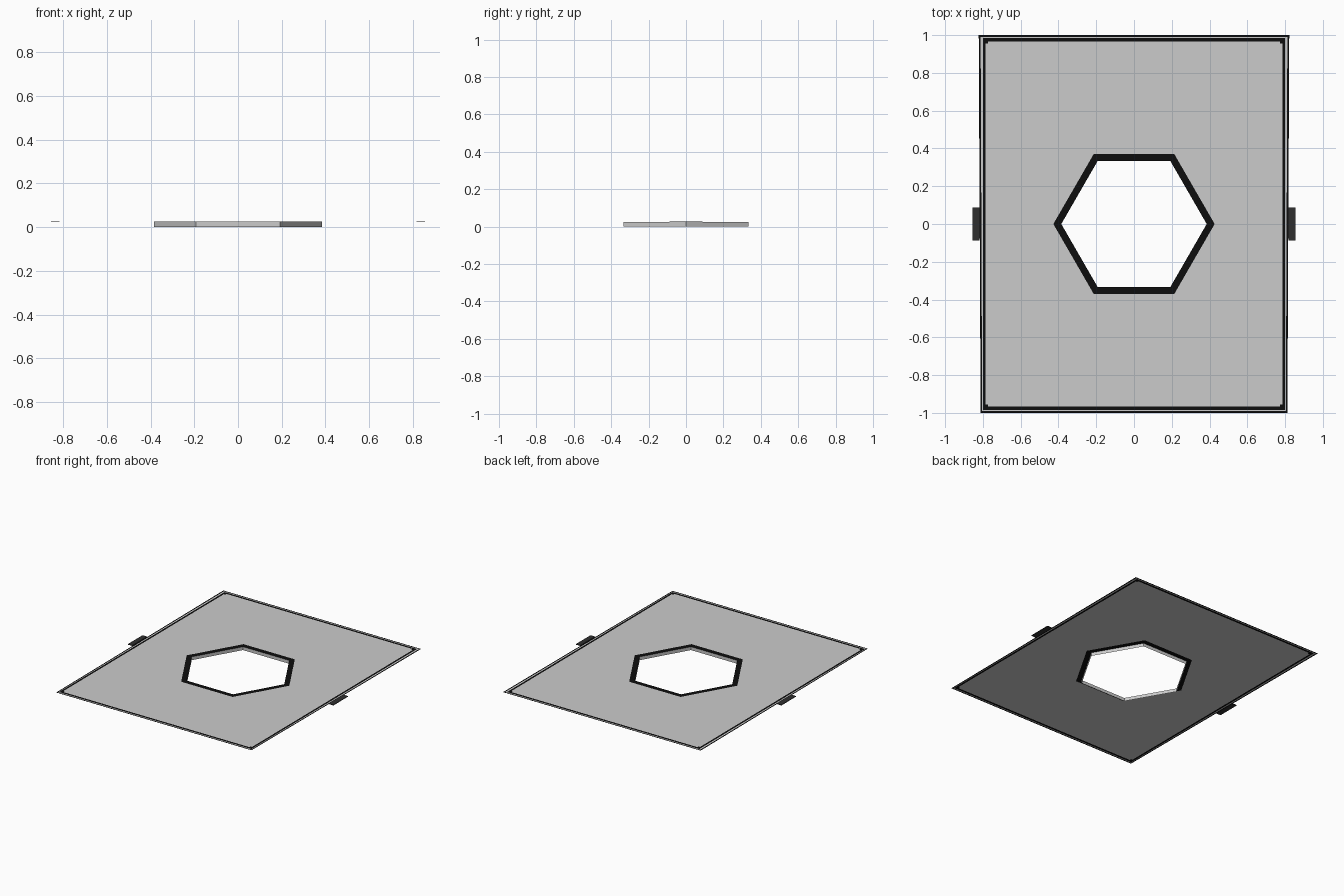
import bpy, bmesh, math

if "Cube" in bpy.data.objects:
    bpy.data.objects.remove(bpy.data.objects["Cube"])

Z = 0.025            # height of the flat sheet


def material(name, v):
    m = bpy.data.materials.new(name)
    m.diffuse_color = (v, v, v, 1)
    m.use_nodes = True
    m.node_tree.nodes["Principled BSDF"].inputs["Base Color"].default_value = m.diffuse_color
    return m


GREY = material("light grey", 0.6)
BLACK = material("black", 0.004)
DARK = material("dark grey", 0.028)


def finish(name, bm, mat, up=True):
    if up:
        for f in bm.faces:
            f.normal_update()
            if f.normal.z < 0:
                f.normal_flip()
    me = bpy.data.meshes.new(name)
    bm.to_mesh(me)
    bm.free()
    me.materials.append(mat)
    ob = bpy.data.objects.new(name, me)
    bpy.context.collection.objects.link(ob)
    return ob


def hexagon(r, z=Z):
    return [(r * math.cos(i * math.pi / 3), r * math.sin(i * math.pi / 3), z) for i in range(6)]


def rect(x_back, x_front, y):
    return [(x_back, y, Z), (-x_back, y, Z), (-x_front, -y, Z), (x_front, -y, Z)]


def band(name, a, b, mat, up=True):
    """Strip of quads between two matching closed loops."""
    bm = bmesh.new()
    va, vb = [bm.verts.new(p) for p in a], [bm.verts.new(p) for p in b]
    n = len(a)
    for i in range(n):
        j = (i + 1) % n
        bm.faces.new((va[i], va[j], vb[j], vb[i]))
    return finish(name, bm, mat, up)


def box(name, x0, x1, y0, y1, z0, z1, mat):
    bm = bmesh.new()
    bmesh.ops.create_cube(bm, size=1)
    for v in bm.verts:
        v.co = (x1 if v.co.x > 0 else x0, y1 if v.co.y > 0 else y0, z1 if v.co.z > 0 else z0)
    return finish(name, bm, mat, False)


# Flat sheet with a hexagonal opening
bm = bmesh.new()
edges = []
for loop in (rect(0.785, 0.785, 0.967), hexagon(0.427)):
    vs = [bm.verts.new(p) for p in loop]
    edges += [bm.edges.new((vs[i], vs[(i + 1) % len(vs)])) for i in range(len(vs))]
bmesh.ops.triangle_fill(bm, edges=edges, use_beauty=True, normal=(0, 0, 1))
finish("sheet", bm, GREY)

# Nested border strips
band("inner_border", rect(0.785, 0.785, 0.967), rect(0.80, 0.80, 0.984), BLACK)
band("border_gap", rect(0.80, 0.80, 0.984), rect(0.812, 0.804, 0.991), GREY)
band("outer_border", rect(0.812, 0.804, 0.991), rect(0.822, 0.812, 1.0), BLACK)

# Black rim round the opening and the wall hanging below it
band("opening_rim", hexagon(0.385), hexagon(0.427), BLACK)
band("opening_wall", hexagon(0.385, 0), hexagon(0.385, Z), GREY, up=False)

# Side tabs and small corner marks
for sx, side in ((-1, "left"), (1, "right")):
    xs = sorted((sx * 0.817, sx * 0.855))
    box(side + "_tab", xs[0], xs[1], -0.0875, 0.0875, 0.0245, 0.0285, DARK)
    for sy, end in ((-1, "front"), (1, "back")):
        xs = sorted((sx * 0.772, sx * 0.787))
        ys = sorted((sy * 0.955, sy * 0.969))
        box(f"{end}_{side}_corner_mark", *xs, *ys, Z - 0.0005, Z + 0.0005, BLACK)
